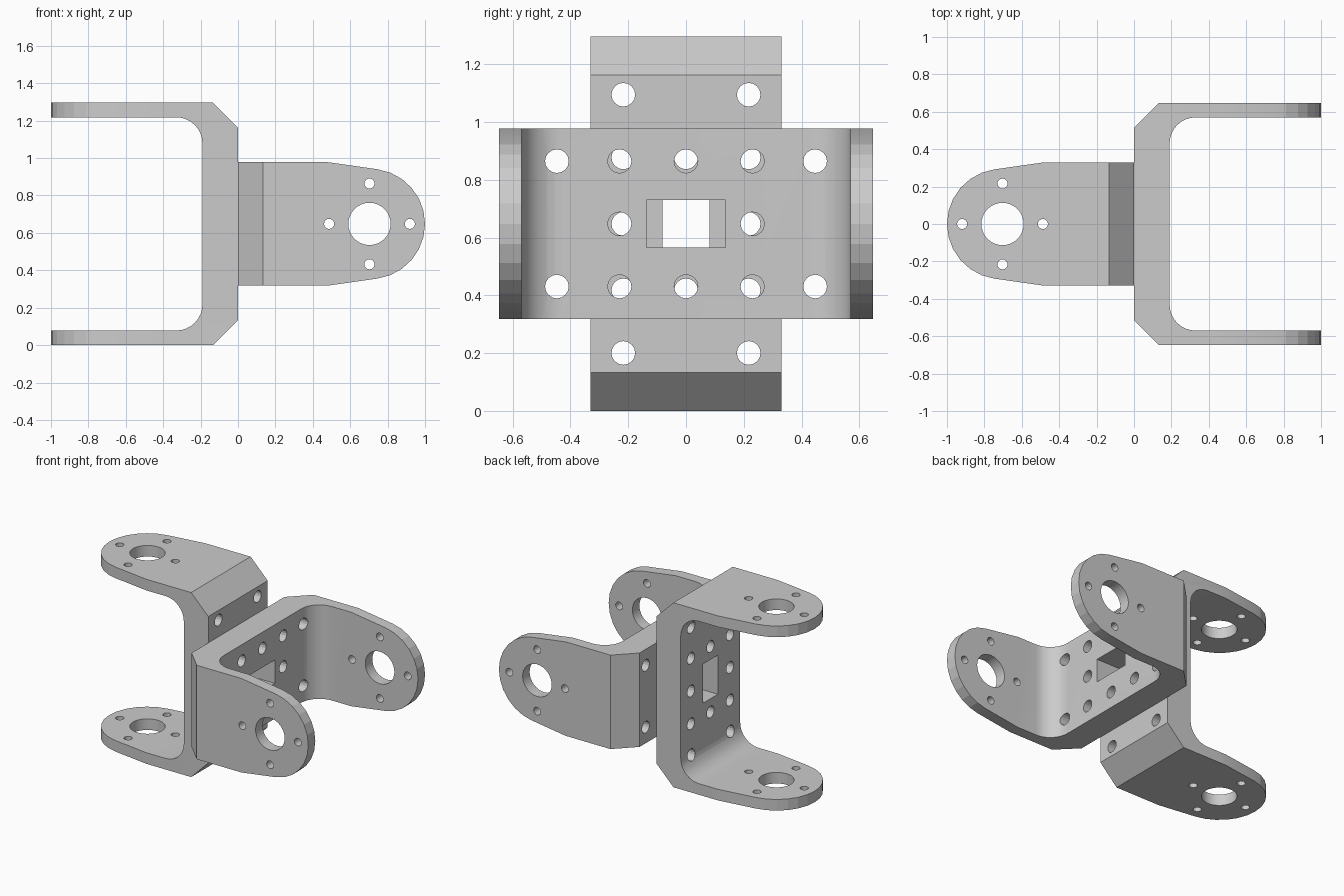
import bpy, bmesh
from math import sin, cos, radians, tau
from mathutils import Matrix

if "Cube" in bpy.data.objects:
    bpy.data.objects.remove(bpy.data.objects["Cube"])

MID_Z = 0.648   # height of the centre axis
HALF = 0.648    # half span over the two arms
WIDTH = 0.33    # half width of the bracket


def prism(bm, pts, axis, lo, hi):
    """Extrude a 2D polygon along one axis (0, 1 or 2) into a closed solid."""
    def place(p, t):
        c = list(p)
        c.insert(axis, t)
        return c
    a = [bm.verts.new(place(p, lo)) for p in pts]
    b = [bm.verts.new(place(p, hi)) for p in pts]
    bm.faces.new(a)
    bm.faces.new(b[::-1])
    n = len(pts)
    for i in range(n):
        bm.faces.new((a[i], b[i], b[(i + 1) % n], a[(i + 1) % n]))


def arc(cx, cy, r, start, end, n):
    return [(cx + r * cos(radians(start + (end - start) * i / n)),
             cy + r * sin(radians(start + (end - start) * i / n))) for i in range(n + 1)]


def circle(cx, cy, r, n):
    return [(cx + r * cos(tau * i / n), cy + r * sin(tau * i / n)) for i in range(n)]


def to_object(bm, name):
    bmesh.ops.recalc_face_normals(bm, faces=bm.faces)
    mesh = bpy.data.meshes.new(name)
    bm.to_mesh(mesh)
    bm.free()
    ob = bpy.data.objects.new(name, mesh)
    bpy.context.collection.objects.link(ob)
    return ob


def boolean(ob, tool, op):
    tool.hide_render = True
    m = ob.modifiers.new(op, 'BOOLEAN')
    m.operation, m.object, m.solver = op, tool, 'EXACT'


def make_bracket(name, matrix):
    # U profile: chamfered outside corners, filleted inside corners
    half = [(0, 0.515), (0.133, HALF), (1, HALF), (1, 0.57)]
    half += arc(0.33, 0.43, 0.14, 90, 180, 8)
    bm = bmesh.new()
    prism(bm, half + [(x, -y) for x, y in reversed(half)], 2, -WIDTH, WIDTH)
    ob = to_object(bm, name)

    # Tapered, rounded arm outline
    bm = bmesh.new()
    outline = [(-0.1, -0.33), (0.48, -0.33)] + arc(0.705, 0, 0.295, -82, 82, 12)
    outline += [(0.48, 0.33), (-0.1, 0.33)]
    prism(bm, outline, 1, -0.8, 0.8)
    shape = to_object(bm, name + "_outline")

    # Holes: arm hubs and screws, base plate screws, base slot
    bm = bmesh.new()
    prism(bm, circle(0.703, 0, 0.113, 32), 1, -0.8, 0.8)
    for dx, dz in circle(0, 0, 0.216, 4):
        prism(bm, circle(0.703 + dx, dz, 0.027, 16), 1, -0.8, 0.8)
    spots = [(v, w) for v in (-0.447, -0.23, 0, 0.23, 0.447) for w in (-0.217, 0.217)]
    for v, w in spots + [(-0.23, 0), (0.23, 0)]:
        prism(bm, circle(v, w, 0.041, 16), 0, -0.1, 0.4)
    prism(bm, [(-0.137, -0.082), (0.137, -0.082), (0.137, 0.082), (-0.137, 0.082)], 0, -0.1, 0.4)
    holes = to_object(bm, name + "_holes")

    boolean(ob, shape, 'INTERSECT')
    boolean(ob, holes, 'DIFFERENCE')
    dg = bpy.context.evaluated_depsgraph_get()
    mesh = bpy.data.meshes.new_from_object(ob.evaluated_get(dg))
    ob.modifiers.clear()
    ob.data = mesh
    for helper in (shape, holes):
        bpy.data.objects.remove(helper)
    mesh.transform(matrix)

    bpy.ops.object.select_all(action='DESELECT')
    ob.select_set(True)
    bpy.context.view_layer.objects.active = ob
    bpy.ops.object.shade_smooth_by_angle(angle=radians(12))
    return ob


# Horizontal bracket opens to +x, vertical one is turned and opens to -x
lift = Matrix.Translation((0, 0, MID_Z))
turn = Matrix(((-1, 0, 0, 0), (0, 0, 1, 0), (0, 1, 0, 0), (0, 0, 0, 1)))
make_bracket("horizontal_bracket", lift)
make_bracket("vertical_bracket", lift @ turn)
